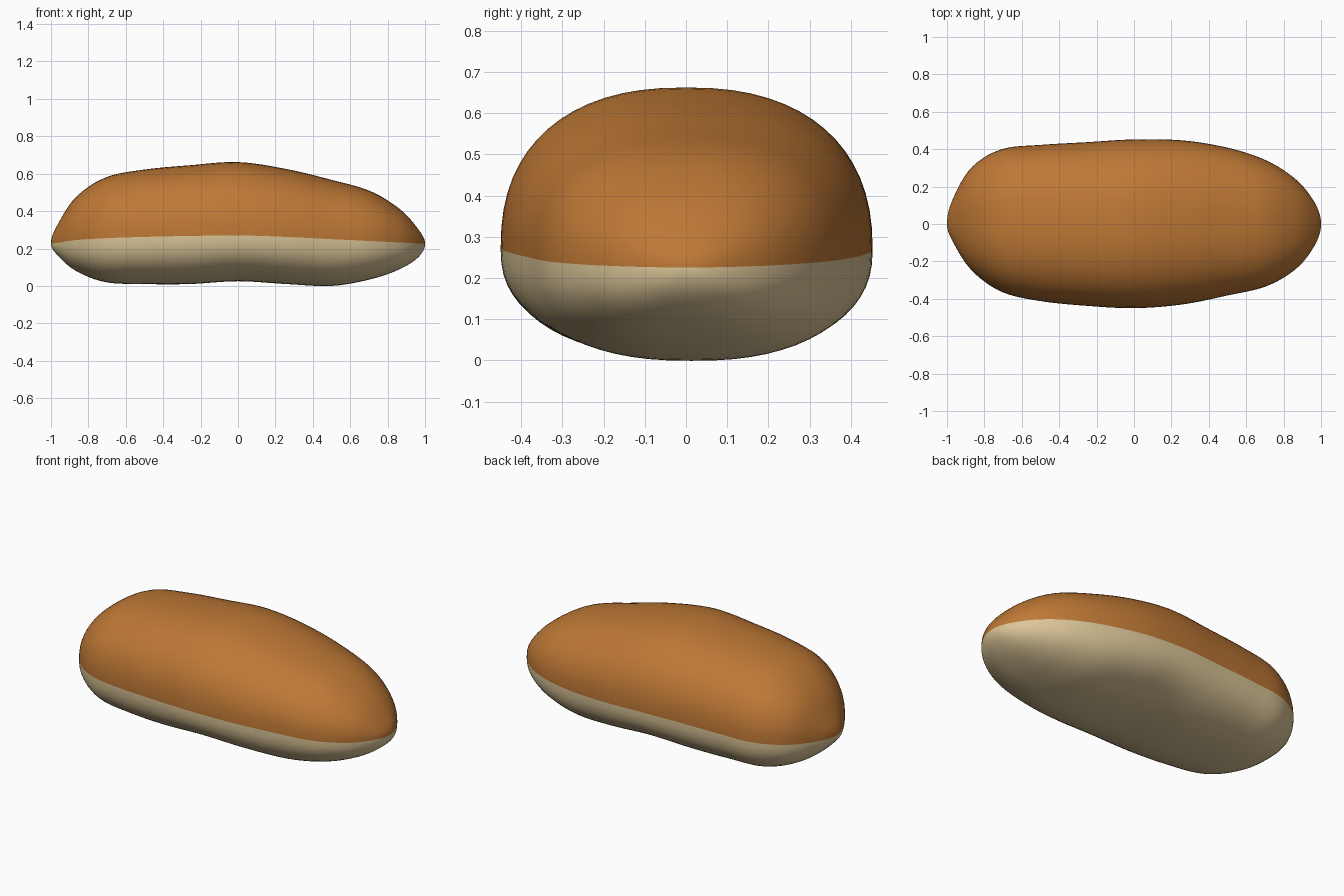
import bpy, bmesh, math

if "Cube" in bpy.data.objects:
    bpy.data.objects.remove(bpy.data.objects["Cube"])

# Profiles read at 13 stations, x = -cos(angle), angle in 15 degree steps
TOP = [.225, .325, .475, .58, .622, .645, .662, .625, .567, .507, .41, .30, .225]
SEAM = [.225, .23, .245, .255, .262, .267, .27, .262, .25, .24, .232, .227, .225]
BOTTOM = [.225, .165, .08, .02, .01, .01, .025, .01, .0, .035, .09, .155, .225]
BACK = [0, .14, .305, .40, .423, .437, .452, .447, .408, .34, .238, .115, 0]
FRONT = [0, .10, .25, .363, .412, .437, .45, .43, .382, .333, .24, .115, 0]
RINGS, HALF = 72, 32


def smooth_value(keys, t):
    """Catmull-Rom value at t in 0..1, running straight on past the ends."""
    pts = [2 * keys[0] - keys[1]] + keys + [2 * keys[-1] - keys[-2]]
    u = t * (len(keys) - 1)
    i = min(int(u), len(keys) - 2)
    u -= i
    a, b, c, d = pts[i:i + 4]
    return b + .5 * u * (c - a + u * (2 * a - 5 * b + 4 * c - d + u * (3 * (b - c) + d - a)))


def material(name, color):
    m = bpy.data.materials.new(name)
    m.diffuse_color = (*color, 1)
    m.use_nodes = True
    m.node_tree.nodes["Principled BSDF"].inputs["Base Color"].default_value = m.diffuse_color
    return m


def power(v, n):
    return math.copysign(abs(v) ** (2 / n), v)


# Loft rounded cross-sections along x
bm = bmesh.new()
rings = []
for i in range(1, RINGS):
    t = i / RINGS
    top, seam, bottom, back, front = (smooth_value(k, t) for k in (TOP, SEAM, BOTTOM, BACK, FRONT))
    mid, wide = (back - front) / 2, (back + front) / 2
    ring = []
    for j in range(2 * HALF):
        a = math.pi * j / HALF
        n, h = (2.35, top - seam) if j <= HALF else (2.4, seam - bottom)
        ring.append(bm.verts.new((-math.cos(math.pi * t),
                                  mid + wide * power(math.cos(a), n),
                                  seam + h * power(math.sin(a) if j % HALF else 0, n))))
    rings.append(ring)
ends = [bm.verts.new((x, 0, .225)) for x in (-1, 1)]

# Skin: crust above the seam, pale base below
for j in range(2 * HALF):
    k = (j + 1) % (2 * HALF)
    strip = [bm.faces.new((p[j], p[k], q[k], q[j])) for p, q in zip(rings, rings[1:])]
    strip.append(bm.faces.new((ends[0], rings[0][k], rings[0][j])))
    strip.append(bm.faces.new((ends[1], rings[-1][j], rings[-1][k])))
    for f in strip:
        f.material_index = 0 if j < HALF else 1
        f.smooth = True
bmesh.ops.recalc_face_normals(bm, faces=bm.faces)

mesh = bpy.data.meshes.new("bread_roll")
bm.to_mesh(mesh)
bm.free()
mesh.materials.append(material("brown crust", (.515, .188, .036)))
mesh.materials.append(material("pale base", (.71, .56, .31)))
bpy.context.collection.objects.link(bpy.data.objects.new("bread_roll", mesh))
